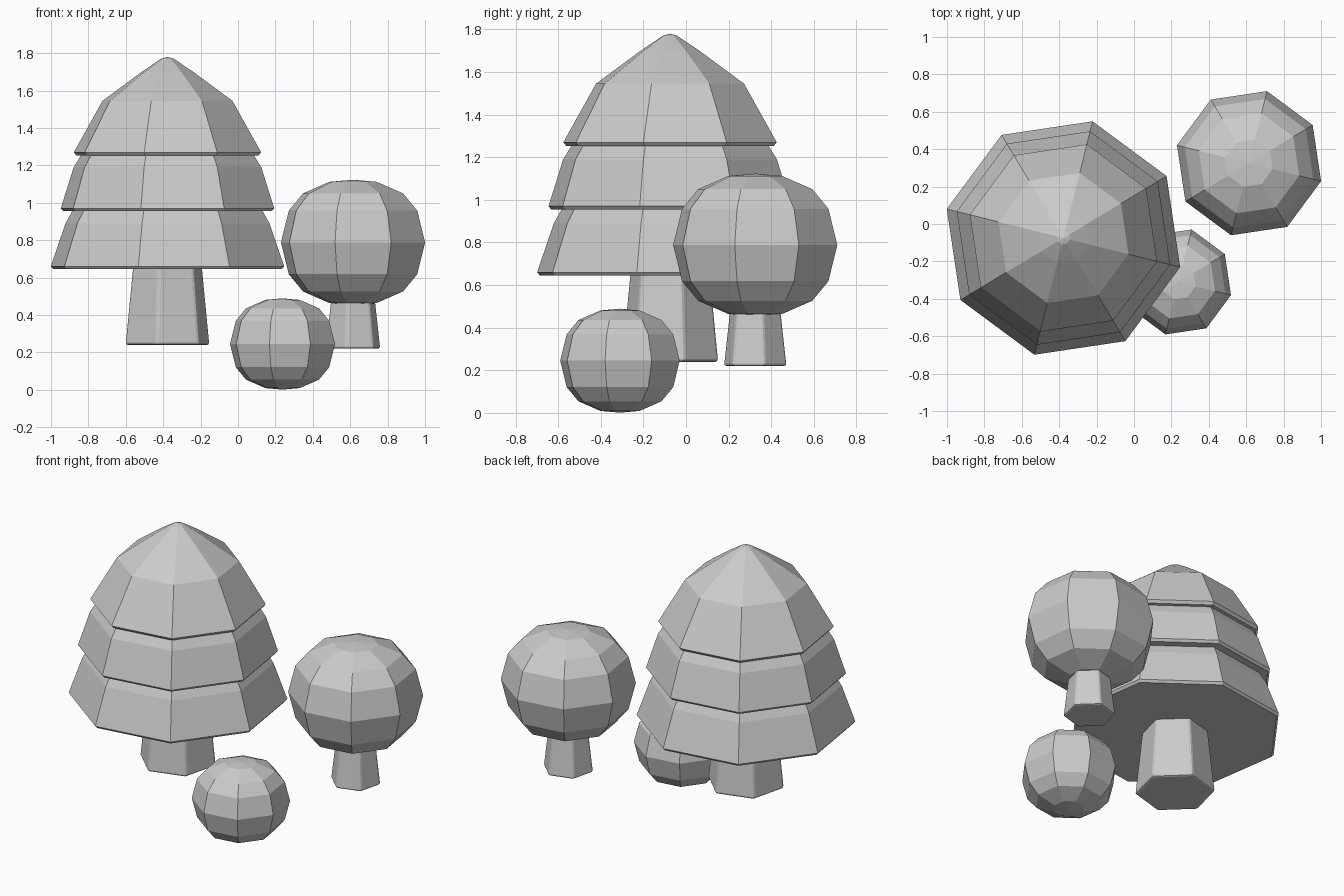
import bpy, bmesh
from math import cos, sin, radians

if "Cube" in bpy.data.objects:
    bpy.data.objects.remove(bpy.data.objects["Cube"])

START = radians(76)  # every part shares the same turn about z


def lathe(name, centre, profile, sides, bevel=0.0):
    """Low-poly turned solid from (radius, height) points; radius 0 is a pole."""
    bm = bmesh.new()
    step = radians(360 / sides)
    rings = []
    for r, z in profile:
        count = sides if r > 0 else 1
        rings.append([bm.verts.new((r * cos(START + i * step),
                                    r * sin(START + i * step), z))
                      for i in range(count)])
    for a, b in zip(rings, rings[1:]):
        for i in range(sides):
            j = (i + 1) % sides
            if len(a) == 1:
                bm.faces.new((a[0], b[j], b[i]))
            elif len(b) == 1:
                bm.faces.new((a[i], a[j], b[0]))
            else:
                bm.faces.new((a[i], a[j], b[j], b[i]))
    for ring in (rings[0], rings[-1]):
        if len(ring) > 1:
            bm.faces.new(ring)
    bmesh.ops.recalc_face_normals(bm, faces=bm.faces[:])
    mesh = bpy.data.meshes.new(name)
    bm.to_mesh(mesh)
    bm.free()
    obj = bpy.data.objects.new(name, mesh)
    obj.location = (*centre, 0)
    bpy.context.collection.objects.link(obj)
    if bevel:
        mod = obj.modifiers.new("soft_edges", 'BEVEL')
        mod.width = bevel
        mod.segments = 2
    return obj


def ball(name, centre, z, scale):
    """Slightly flattened eight-sided ball of leaves."""
    half = [(0.397, 0), (0.354, 0.17), (0.276, 0.262), (0.13, 0.324), (0, 0.335)]
    full = [(r, -h) for r, h in reversed(half[1:])] + half
    return lathe(name, centre, [(r * scale, z + h * scale) for r, h in full], 8)


# Large conifer: trunk and three stacked tiers
PINE = (-0.377, -0.075)
lathe("conifer_trunk", PINE, [(0.236, 0.24), (0.19, 0.70)], 6, 0.014)
tiers = {
    "lower_tier": [(0.63, 0.645), (0.643, 0.66), (0.562, 0.89), (0.51, 0.98)],
    "middle_tier": [(0.575, 0.955), (0.588, 0.97), (0.517, 1.19), (0.46, 1.28)],
    "top_tier": [(0.502, 1.253), (0.516, 1.27), (0.358, 1.545),
                 (0.142, 1.70), (0.035, 1.77), (0, 1.78)],
}
for name, profile in tiers.items():
    lathe(name, PINE, profile, 8)

# Small round tree
ROUND = (0.615, 0.325)
lathe("round_tree_trunk", ROUND, [(0.154, 0.22), (0.122, 0.50)], 6, 0.012)
ball("round_tree_crown", ROUND, 0.788, 1.0)

# Bush
ball("bush", (0.238, -0.31), 0.245, 0.728)
